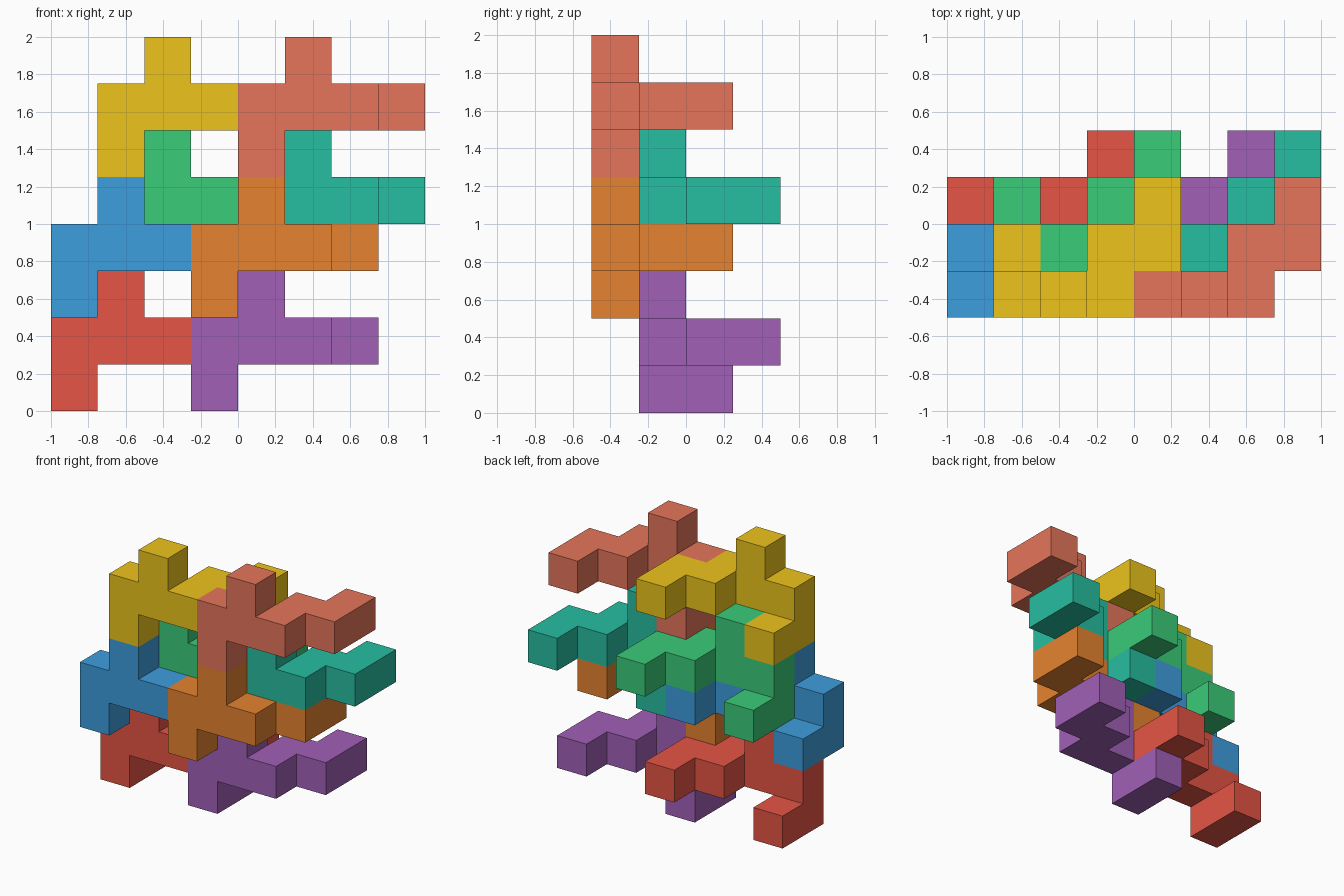
import bpy, bmesh, math
from mathutils import Vector

if "Cube" in bpy.data.objects:
    bpy.data.objects.remove(bpy.data.objects["Cube"])

U = 0.25                          # edge of one unit cube
ORIGIN = Vector((-1.0, -0.5, 0))  # corner of the cell grid

# One nine-cube piece, repeated eight times
PIECE = [(0, 0, 0), (0, 1, 0),
         (0, 0, 1), (1, 0, 1), (2, 0, 1), (2, 1, 1), (3, 1, 1), (3, 2, 1),
         (1, 0, 2)]

# Each side of a cube: neighbour direction and its corners, wound outward
SIDES = [((1, 0, 0), [(1, 0, 0), (1, 1, 0), (1, 1, 1), (1, 0, 1)]),
         ((-1, 0, 0), [(0, 0, 0), (0, 0, 1), (0, 1, 1), (0, 1, 0)]),
         ((0, 1, 0), [(0, 1, 0), (0, 1, 1), (1, 1, 1), (1, 1, 0)]),
         ((0, -1, 0), [(0, 0, 0), (1, 0, 0), (1, 0, 1), (0, 0, 1)]),
         ((0, 0, 1), [(0, 0, 1), (1, 0, 1), (1, 1, 1), (0, 1, 1)]),
         ((0, 0, -1), [(0, 0, 0), (0, 1, 0), (1, 1, 0), (1, 0, 0)])]


def add(a, b):
    return tuple(p + q for p, q in zip(a, b))


def linear(c):
    """sRGB channel to linear."""
    return c / 12.92 if c <= 0.04045 else ((c + 0.055) / 1.055) ** 2.4


def piece_mesh():
    """Outer skin of the piece, with coplanar squares merged."""
    bm = bmesh.new()
    verts = {}
    for cell in PIECE:
        for direction, corners in SIDES:
            if add(cell, direction) in PIECE:
                continue
            face = []
            for c in corners:
                p = add(cell, c)
                if p not in verts:
                    verts[p] = bm.verts.new(Vector(p) * U)
                face.append(verts[p])
            bm.faces.new(face)
    bmesh.ops.dissolve_limit(bm, angle_limit=math.radians(1),
                             verts=bm.verts[:], edges=bm.edges[:])
    mesh = bpy.data.meshes.new("piece")
    bm.to_mesh(mesh)
    bm.free()
    return mesh


# Interlocking pieces: name, starting cell, sRGB colour
PLACES = [("red_piece", (0, 1, 0), (0.90, 0.33, 0.27)),
          ("purple_piece", (3, 1, 0), (0.63, 0.375, 0.715)),
          ("blue_piece", (0, 0, 2), (0.24, 0.62, 0.87)),
          ("orange_piece", (3, 0, 2), (0.90, 0.515, 0.185)),
          ("green_piece", (1, 1, 3), (0.23, 0.80, 0.475)),
          ("teal_piece", (4, 1, 3), (0.15, 0.745, 0.63)),
          ("yellow_piece", (1, 0, 5), (0.93, 0.77, 0.11)),
          ("coral_piece", (4, 0, 5), (0.90, 0.46, 0.355))]

base = piece_mesh()
for name, cell, colour in PLACES:
    mesh = base.copy()
    mesh.name = name
    mat = bpy.data.materials.new(name)
    mat.diffuse_color = (*map(linear, colour), 1)
    mat.use_nodes = True
    mat.node_tree.nodes["Principled BSDF"].inputs["Base Color"].default_value = mat.diffuse_color
    mesh.materials.append(mat)
    obj = bpy.data.objects.new(name, mesh)
    obj.location = ORIGIN + Vector(cell) * U
    bpy.context.collection.objects.link(obj)
bpy.data.meshes.remove(base)
